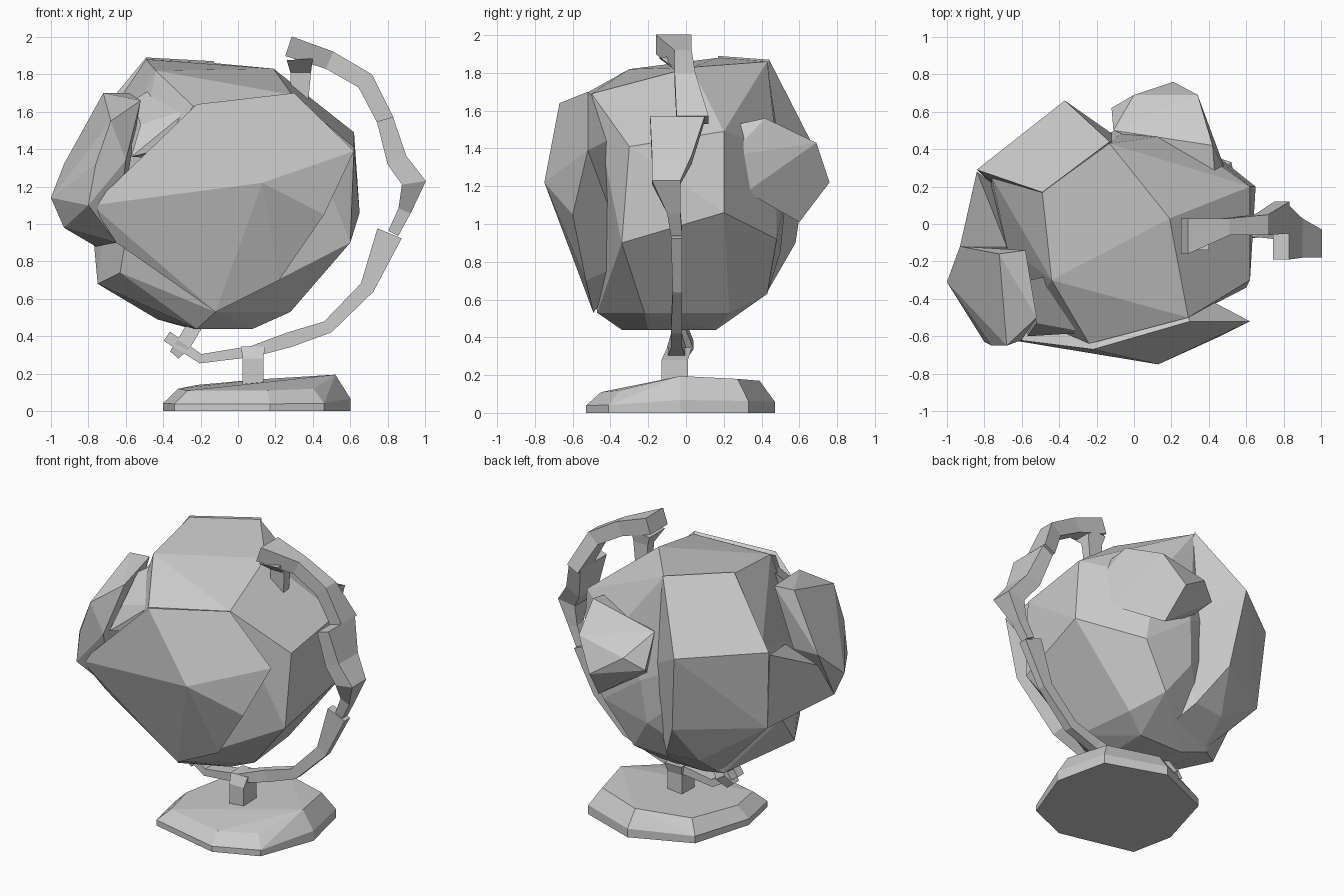
import bpy, bmesh, math
from mathutils import Vector


def finish(name, bm):
    bmesh.ops.recalc_face_normals(bm, faces=bm.faces)
    me = bpy.data.meshes.new(name)
    bm.to_mesh(me)
    bm.free()
    ob = bpy.data.objects.new(name, me)
    bpy.context.collection.objects.link(ob)
    return ob


def facet(name, pts):
    """Faceted chunk: convex shell round a few corner points."""
    bm = bmesh.new()
    vs = [bm.verts.new(p) for p in pts]
    r = bmesh.ops.convex_hull(bm, input=vs)
    junk = {g for g in r["geom_interior"] + r["geom_unused"] if isinstance(g, bmesh.types.BMVert)}
    bmesh.ops.delete(bm, geom=list(junk), context='VERTS')
    bmesh.ops.dissolve_limit(bm, angle_limit=math.radians(6), verts=bm.verts, edges=bm.edges)
    return finish(name, bm)


def strap(name, stations):
    """Square bar through stations (x, z, y_min, y_max, thickness) in the xz plane."""
    bm = bmesh.new()
    rings = []
    for i, (x, z, y0, y1, t) in enumerate(stations):
        a, b = stations[max(i - 1, 0)], stations[min(i + 1, len(stations) - 1)]
        d = Vector((b[0] - a[0], b[1] - a[1])).normalized() * t / 2
        nx, nz = -d.y, d.x
        rings.append([bm.verts.new(p) for p in (
            (x + nx, y0, z + nz), (x + nx, y1, z + nz),
            (x - nx, y1, z - nz), (x - nx, y0, z - nz))])
    for r, s in zip(rings, rings[1:]):
        for k in range(4):
            bm.faces.new((r[k], r[(k + 1) % 4], s[(k + 1) % 4], s[k]))
    bm.faces.new(rings[0])
    bm.faces.new(rings[-1])
    return finish(name, bm)


# globe body
facet("globe_core", [
    (-.49, .17, 1.88), (.19, .03, 1.83), (-.13, .43, 1.86), (-.44, -.30, 1.82),
    (-.24, -.64, 1.63), (.29, -.50, 1.69), (.62, -.30, 1.41), (.62, .20, 1.49),
    (.65, .20, 1.06), (.60, -.34, .90), (.28, -.22, .53), (.23, .23, .53),
    (-.12, -.47, .53), (-.02, .53, 1.15), (-.05, .50, .85),
    (.10, .43, .63), (.30, .48, .92), (.22, .48, 1.40), (-.76, .25, 1.48),
    (-.68, -.12, 1.35), (-.56, -.50, 1.15), (-.77, .05, .90), (-.75, -.12, .68),
    (-.63, -.35, .74), (-.43, .20, .49), (-.22, -.34, .44), (.08, -.2, .44),
    (.08, .16, .44), (-.25, .16, .44)])

# large raised plates on the back, left and front
facet("back_plate", [
    (-.49, .17, 1.89), (-.13, .44, 1.87), (-.37, .66, 1.44), (-.84, .29, 1.47),
    (-.80, .25, .92), (-.30, .58, .90), (-.40, .20, .49), (-.08, .30, .54),
    (-.15, .43, .64), (-.38, .40, .64), (-.55, .05, 1.1), (0, .4, 1.2)])
facet("left_plate", [
    (-.84, .28, 1.45), (-.80, .25, .92), (-.93, -.12, 1.25), (-.93, -.30, .98),
    (-.68, -.12, 1.33), (-.65, -.48, .90), (-.76, 0, .88), (-.6, .1, 1.1)])
facet("front_plate", [
    (-.22, -.67, 1.64), (.30, -.52, 1.70), (.13, -.75, 1.22), (.62, -.52, 1.39),
    (.46, -.60, 1.05), (.22, -.53, .70), (-.12, -.49, .53), (-.65, -.52, .90),
    (-.78, -.60, 1.10), (-.48, -.64, 1.32), (.2, -.3, 1.5), (.15, -.3, .8), (-.4, -.3, 1.0)])

# smaller land masses
facet("left_land", [
    (-1, -.31, 1.14), (-.93, -.12, 1.32), (-.93, -.30, .98), (-.80, -.63, 1.10),
    (-.76, -.65, 1.32), (-.68, -.65, 1.55), (-.72, -.16, 1.70), (-.58, -.14, 1.70),
    (-.52, -.5, 1.66), (-.65, -.48, .90), (-.72, -.15, 1.3), (-.6, -.62, 1.34)])
facet("left_land_bridge", [
    (-.56, -.30, 1.66), (-.42, -.27, 1.75), (-.25, -.58, 1.62), (-.40, -.58, 1.40),
    (-.57, -.60, 1.36), (-.45, -.35, 1.35), (-.52, -.53, 1.53)])
facet("right_land", [
    (-.11, .50, 1.50), (-.12, .62, 1.28), (0, .69, 1.36), (.21, .76, 1.22),
    (.34, .69, 1.43), (.42, .42, 1.56), (.43, .28, 1.53), (.51, .23, 1.36),
    (.47, .32, 1.17), (.25, .60, 1.01), (-.05, .5, 1.2), (.2, .4, 1.5)])

# curved support arm: upper, middle and lower lengths
strap("arm_top", [
    (.27, 1.95, -.16, .03, .11), (.49, 1.875, -.06, .03, .10), (.68, 1.765, -.06, .05, .10),
    (.79, 1.55, -.05, .12, .09)])
strap("arm_middle", [
    (.785, 1.56, -.19, .10, .09), (.85, 1.34, -.18, .03, .11), (.94, 1.22, -.18, -.03, .13),
    (.89, 1.07, -.10, -.03, .07), (.83, .95, -.08, -.02, .06)])
strap("arm_lower", [
    (.81, .95, -.08, -.02, .14), (.69, .66, -.07, -.02, .08), (.48, .45, -.08, -.02, .07),
    (.27, .38, -.08, -.02, .08), (.08, .32, -.10, .0, .06), (-.20, .28, -.08, .0, .05),
    (-.38, .40, -.07, .0, .06)])

# pivot pegs
strap("top_peg", [(.33, 1.88, -.14, .03, .14), (.335, 1.81, -.05, .02, .11), (.33, 1.65, -.04, .02, .09)])
strap("bottom_peg", [(-.23, .46, -.06, .0, .08), (-.29, .36, -.08, .04, .08), (-.34, .30, -.06, .0, .06)])

# stand stem
strap("stem", [(.08, .14, -.13, .01, .11), (.08, .28, -.13, .01, .11), (.08, .345, -.10, .03, .13)])

# uneven eight-sided foot
outline = [(-.40, -.12), (-.34, -.41), (.17, -.53), (.46, -.41), (.60, -.03), (.52, .33), (.12, .47), (-.28, .30)]
top_z = [.12, .11, .11, .12, .195, .18, .17, .14]
foot = []
for (x, y), z in zip(outline, top_z):
    foot += [(x, y, 0), (x, y, z * .35), (.1 + (x - .1) * .84, -.03 + (y + .03) * .84, z)]
facet("foot", foot)
